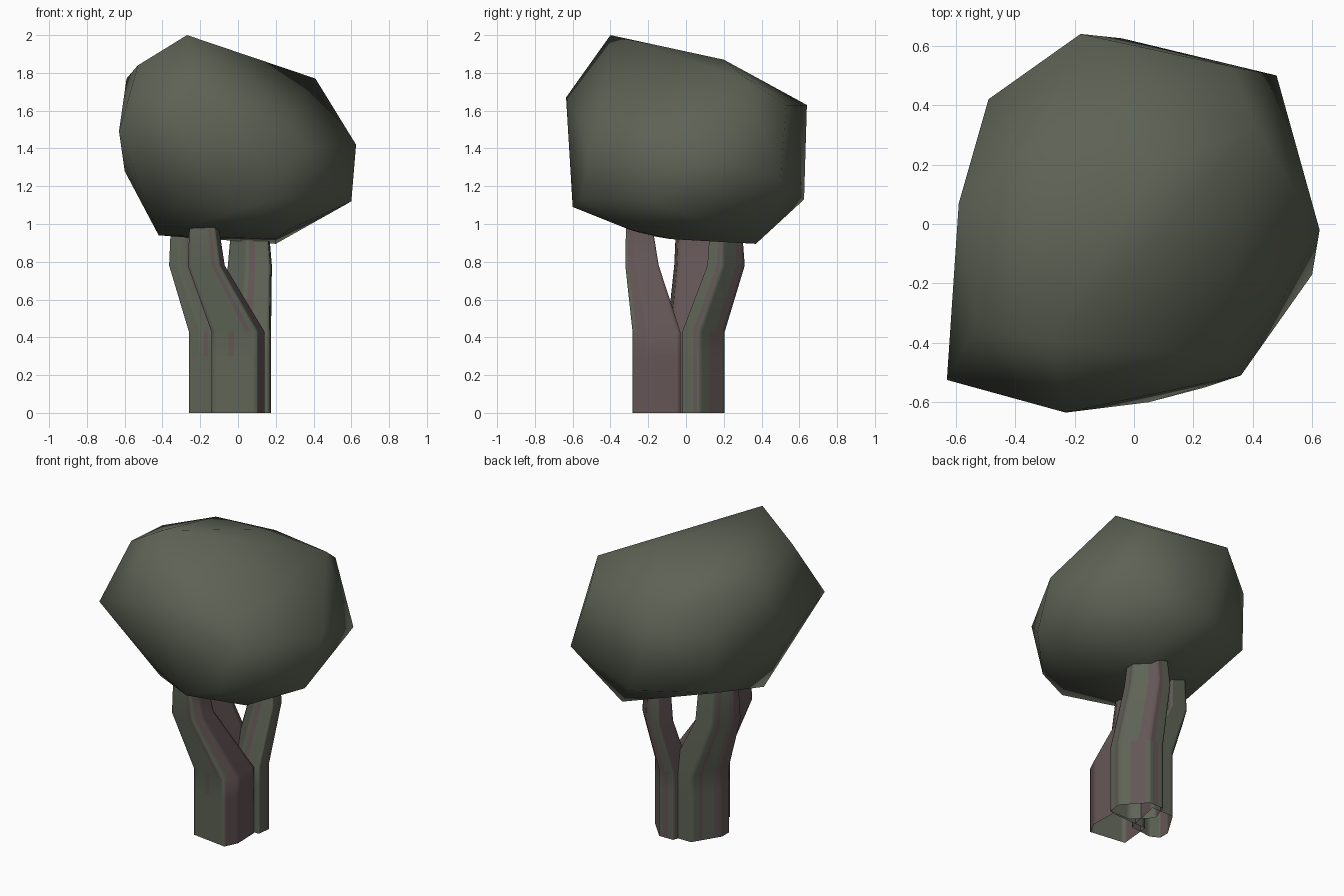
import bpy, bmesh
from mathutils import Vector

if "Cube" in bpy.data.objects:
    bpy.data.objects.remove(bpy.data.objects["Cube"])


def material(name, rgb):
    m = bpy.data.materials.new(name)
    m.diffuse_color = (*rgb, 1)
    m.use_nodes = True
    m.node_tree.nodes["Principled BSDF"].inputs["Base Color"].default_value = m.diffuse_color
    return m


leaf = material("leaf green", (0.112, 0.124, 0.091))
bark = material("bark green", (0.112, 0.126, 0.093))
stripe = material("bark brown", (0.128, 0.092, 0.092))


def finish(name, bm, mats):
    me = bpy.data.meshes.new(name)
    bmesh.ops.recalc_face_normals(bm, faces=bm.faces[:])
    for f in bm.faces:
        f.smooth = True
    bm.to_mesh(me)
    bm.free()
    for m in mats:
        me.materials.append(m)
    ob = bpy.data.objects.new(name, me)
    bpy.context.collection.objects.link(ob)
    return ob


# Canopy: faceted boulder shape wrapped around its corner points
corners = [
    (-.27, -.40, 2.0), (-.53, -.34, 1.84), (-.59, .07, 1.77), (-.34, .26, 1.82),
    (.06, .20, 1.87), (.41, .32, 1.77), (.33, .53, 1.63),
    (-.63, -.525, 1.49), (-.23, -.635, 1.67), (.28, -.45, 1.58), (.36, -.51, 1.40),
    (.625, -.02, 1.42), (.48, .50, 1.23), (-.18, .64, 1.63), (-.49, .42, 1.53),
    (.05, -.60, 1.09), (.24, -.55, 1.14), (.60, -.17, 1.12), (-.04, .625, 1.13),
    (-.49, .41, 1.15), (-.60, -.17, 1.28), (-.42, -.20, .94), (.20, .37, .895),
    (.20, -.08, .92), (.27, -.30, .97), (-.27, -.49, 1.15),
]
bm = bmesh.new()
for c in corners:
    bm.verts.new(c)
bmesh.ops.convex_hull(bm, input=bm.verts[:])
loose = [v for v in bm.verts if not v.link_faces]
bmesh.ops.delete(bm, geom=loose, context='VERTS')
finish("canopy", bm, [leaf])

CUTS = 8  # strips per trunk side, used for the bark stripes


# Trunks: bent tubes from a base outline; each path step is (dx, dy, z, scale).
# Bands are (start, end, first level, last level) counted in outline sides.
def trunk(name, outline, path, bands):
    bm = bmesh.new()
    pts = [Vector((x, y, 0)) for x, y in outline]
    mid = sum(pts, Vector()) / len(pts)
    rings = []
    for dx, dy, z, s in path:
        ring = []
        for a, b in zip(pts, pts[1:] + pts[:1]):
            for k in range(CUTS):
                p = a.lerp(b, k / CUTS)
                ring.append(bm.verts.new(mid + (p - mid) * s + Vector((dx, dy, z))))
        rings.append(ring)
    n = len(rings[0])
    for level, (lo, hi) in enumerate(zip(rings, rings[1:])):
        for i in range(n):
            f = bm.faces.new((lo[i], lo[(i + 1) % n], hi[(i + 1) % n], hi[i]))
            t = (i + .5) / CUTS
            if any(s < t < e and first <= level <= last for s, e, first, last in bands):
                f.material_index = 1
    bm.faces.new(rings[-1])
    finish(name, bm, [bark, stripe])


trunk("front_trunk",
      [(-.14, -.25), (.10, -.283), (.14, -.20), (.135, -.03), (-.12, -.04)],
      [(0, 0, 0, 1), (0, 0, .30, 1), (0, 0, .43, 1), (-.175, -.075, .78, .70),
       (-.19, -.09, .99, .55), (-.19, -.09, 1.10, .5)],
      [(.35, .5, 1, 1), (1, 3, 0, 1), (1.3, 3, 2, 4), (3, 3.4, 0, 4),
       (4, 5, 0, 4), (.75, .9, 2, 4)])
trunk("right_trunk",
      [(.02, -.02), (.165, -.02), (.175, .07), (.05, .205), (-.05, .205), (-.09, .09)],
      [(0, 0, 0, 1), (0, 0, .30, 1), (0, 0, .43, 1), (.02, .12, .78, .88),
       (.02, .12, .98, .75), (.02, .12, 1.10, .7)],
      [(.1, .4, 2, 4), (1.6, 1.9, 0, 4), (2.4, 2.9, 0, 1), (2.6, 3.4, 2, 4),
       (3.3, 3.6, 0, 1), (4, 5, 0, 4)])
trunk("left_trunk",
      [(-.20, -.10), (-.05, -.08), (0, .17), (-.155, .17), (-.26, .0), (-.26, -.07)],
      [(0, 0, 0, 1), (0, 0, .30, 1), (0, 0, .43, 1), (-.13, .01, .78, .76),
       (-.13, .01, .98, .68), (-.13, .01, 1.10, .6)],
      [(.1, .3, 1, 1), (.4, .9, 2, 4), (1, 2, 0, 4), (3.2, 3.4, 0, 4),
       (3.7, 5, 0, 3)])
